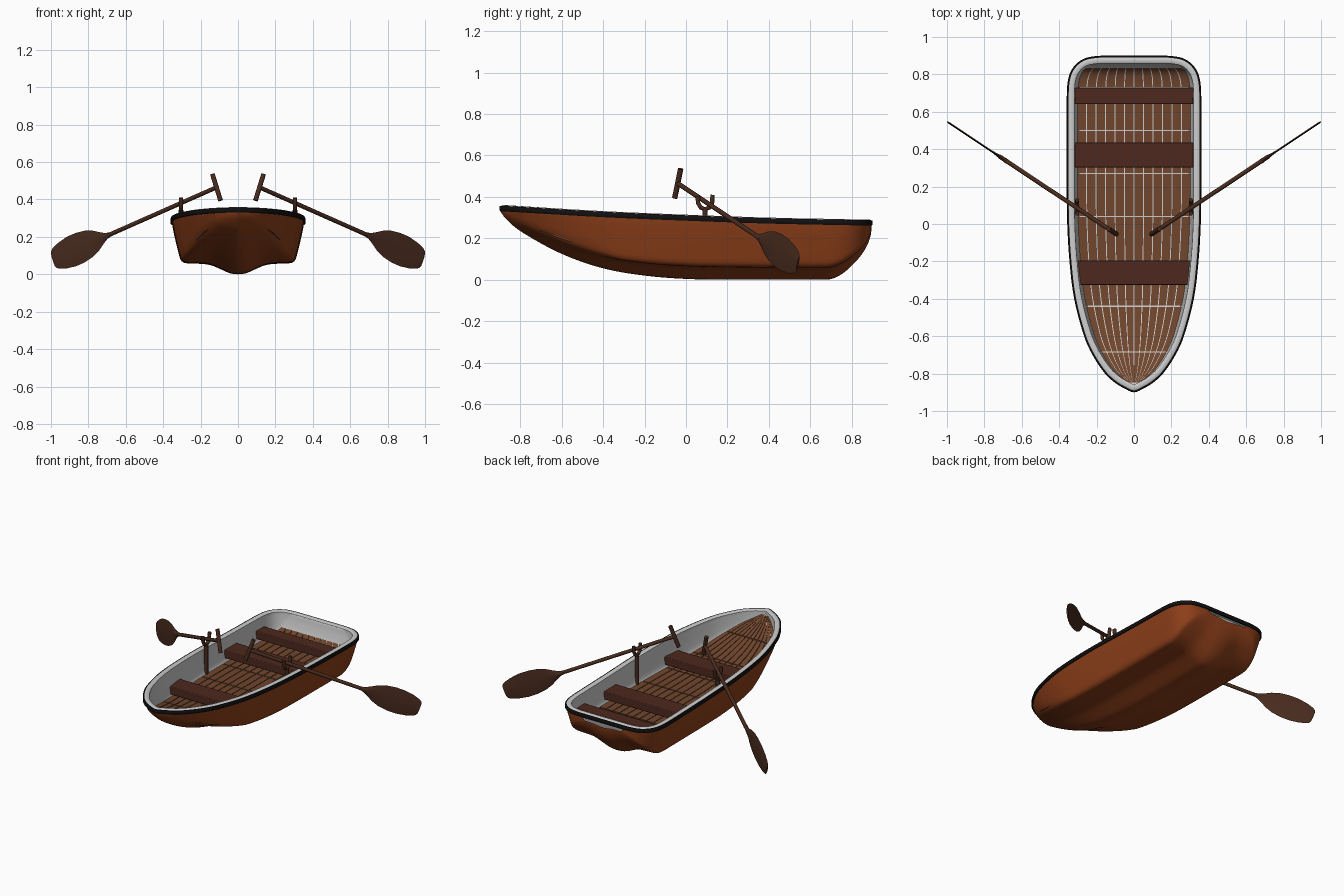
import bpy, bmesh, math
from mathutils import Vector

if "Cube" in bpy.data.objects:
    bpy.data.objects.remove(bpy.data.objects["Cube"])


def material(name, rgb):
    m = bpy.data.materials.new(name)
    m.diffuse_color = (*rgb, 1)
    m.use_nodes = True
    m.node_tree.nodes["Principled BSDF"].inputs["Base Color"].default_value = m.diffuse_color
    return m


PAINT = material("hull_paint", (0.27, 0.05, 0.01))
BLACK = material("rubber", (0.006, 0.005, 0.005))
PLANK = material("plank_wood", (0.16, 0.06, 0.026))
SEAT = material("seat_wood", (0.075, 0.022, 0.013))
OAR = material("oar_wood", (0.065, 0.024, 0.013))


def make(name, verts, faces, mat=None, bevel=0):
    me = bpy.data.meshes.new(name)
    me.from_pydata([tuple(v) for v in verts], [], faces)
    bm = bmesh.new()
    bm.from_mesh(me)
    bmesh.ops.remove_doubles(bm, verts=bm.verts, dist=1e-5)
    bmesh.ops.recalc_face_normals(bm, faces=bm.faces)
    bm.to_mesh(me)
    bm.free()
    ob = bpy.data.objects.new(name, me)
    bpy.context.collection.objects.link(ob)
    if mat:
        me.materials.append(mat)
    if bevel:
        b = ob.modifiers.new("bevel", "BEVEL")
        b.width, b.segments = bevel, 2
    return ob


def grid_faces(rows, cols, wrap_rows=False, wrap_cols=False):
    return [(i * cols + j, i * cols + (j + 1) % cols,
             (i + 1) % rows * cols + (j + 1) % cols, (i + 1) % rows * cols + j)
            for i in range(rows - (not wrap_rows)) for j in range(cols - (not wrap_cols))]


def smooth(keys, t):
    """Cubic interpolation through (t, value) keys."""
    n = len(keys)
    i = 0
    while i < n - 2 and t > keys[i + 1][0]:
        i += 1

    def slope(a):
        lo, hi = keys[max(a - 1, 0)], keys[min(a + 1, n - 1)]
        return (hi[1] - lo[1]) / (hi[0] - lo[0])
    (t0, a), (t1, b) = keys[i], keys[i + 1]
    h = t1 - t0
    s = min(max((t - t0) / h, 0), 1)
    return ((2*s**3 - 3*s*s + 1) * a + (s**3 - 2*s*s + s) * h * slope(i)
            + (3*s*s - 2*s**3) * b + (s**3 - s*s) * h * slope(i + 1))


# Boat curves: rim outline (half width, y), sheer, keel and floor heights over y
OUT = [(-.05, -.88), (0, -.9), (.05, -.88), (.1, -.85), (.155, -.8), (.222, -.7), (.267, -.6), (.32, -.4),
       (.345, -.2), (.357, 0), (.36, .2), (.36, .45), (.36, .65), (.356, .75), (.341, .81),
       (.31, .855), (.265, .885), (.21, .897), (.16, .9), (0, .9)]
SHEER = [(-.9, .357), (-.4, .328), (0, .311), (.4, .297), (.9, .287)]
KEEL = [(-.9, .335), (-.87, .295), (-.8, .235), (-.6, .125), (-.4, .055), (-.2, .02), (0, .004), (.2, 0),
        (.68, 0), (.74, .02), (.8, .068), (.86, .14), (.89, .21), (.9, .28)]
FLOOR = [(-.86, .335), (-.8, .285), (-.6, .2), (-.4, .155), (-.2, .14), (0, .135), (.7, .135),
         (.79, .145), (.83, .175), (.85, .24), (.858, .285)]

dist = [0]
for p, q in zip(OUT, OUT[1:]):
    dist.append(dist[-1] + math.dist(p, q))
KX = [(d, p[0]) for d, p in zip(dist, OUT)]
KY = [(d, p[1]) for d, p in zip(dist, OUT)]
half = []
for i in range(1, len(OUT) - 2):
    for k in range(4):
        t = dist[i] + (dist[i + 1] - dist[i]) * k / 4
        half.append(Vector((smooth(KX, t), smooth(KY, t))))
half.append(Vector(OUT[-2]))
N = len(half)
normals = []
for i in range(N):
    t = half[min(i + 1, N - 1)] - half[max(i - 1, 0)]
    if i in (0, N - 1):
        t = Vector((1 if i == 0 else -1, 0))
    normals.append(Vector((t.y, -t.x)).normalized())


def inset(off):
    return [Vector((max(p.x - n.x * off, 0), p.y - n.y * off)) for p, n in zip(half, normals)]


def loft(name, stations, mat=None):
    """Loft half sections (keel to rim), mirrored across x = 0."""
    rows = [[(-x, y, z) for x, y, z in reversed(s[1:])] + s for s in stations]
    return make(name, [v for r in rows for v in r], grid_faces(len(rows), len(rows[0])), mat)


# Outer hull: full section amidships blending to a V at the bow
MID = [(0, 0), (.12, .02), (.25, .09), (.4, .17), (.55, .2), (.76, .21), (.83, .23), (.87, .29),
       (.9, .42), (.945, .65), (.98, .85), (1, 1)]
BOW = [(0, 0), (.12, .03), (.25, .09), (.4, .17), (.5, .23), (.6, .31), (.68, .38), (.75, .46),
       (.83, .58), (.9, .73), (.96, .87), (1, 1)]
stations = []
for p in inset(.006):
    top = smooth(SHEER, p.y) - .012
    keel = min(max(smooth(KEEL, p.y), 0), top)
    b = min(max((-.3 - p.y) / .55, 0), 1)
    sec = [Vector(m).lerp(Vector(w), b) for m, w in zip(MID, BOW)]
    sx, sz = list(enumerate(v.x for v in sec)), list(enumerate(v.y for v in sec))
    stations.append([(p.x * smooth(sx, k / 3), p.y, keel + (top - keel) * max(smooth(sz, k / 3), 0))
                     for k in range(34)])
loft("hull", stations, PAINT)

# Inner shell with flat floor
LINING = [(0, 0), (.5, 0), (.92, 0), (.945, .05), (.96, .14), (.97, .25), (.985, .6), (1, 1)]
inner = inset(.04)
stations = []
for p in inner:
    top = smooth(SHEER, p.y) - .004
    f = min(smooth(FLOOR, p.y), top)
    stations.append([(p.x * a, p.y, f + (top - f) * c) for a, c in LINING])
loft("inner_shell", stations)


def ring(name, profile, mat=None):
    """Sweep an (offset, height) profile around the rim."""
    pts = [(p, n, 1) for p, n in zip(half, normals)]
    pts += [(p, n, -1) for p, n, _ in reversed(pts[1:])]
    verts = []
    for p, n, s in pts:
        for off, dz in profile:
            q = p + n * off
            verts.append((s * q.x, q.y, smooth(SHEER, p.y) + dz))
    return make(name, verts, grid_faces(len(pts), len(profile), True, True), mat)


ring("gunwale_cap", [(-.01, -.015), (-.01, .0), (-.014, .003), (-.036, .003), (-.041, -.001), (-.041, -.015)])
ring("rub_rail", [(-.012, -.026), (-.003, -.026), (0, -.022), (0, -.004), (-.003, 0), (-.012, 0)], BLACK)


def inner_width(y):
    for p, q in zip(inner, inner[1:]):
        if p.y <= y <= q.y:
            return p.x + (q.x - p.x) * (y - p.y) / max(q.y - p.y, 1e-6)
    return 0


# Floor planks: rows of thin boards following the floor
verts, faces = [], []
edges = [-.85, -.685, -.44, -.2, .04, .27, .5, .73, .836]
for y0, y1 in zip(edges, edges[1:]):
    for c in range(-6, 6):
        base = len(verts)
        for k in range(9):
            y = y0 + .003 + (y1 - y0 - .006) * k / 8
            w = inner_width(y) * .95 / 6
            g = min(.0025, w * .06)
            xa, xb = c * w + g, (c + 1) * w - g
            z = smooth(FLOOR, y)
            verts += [(xa, y, z - .002), (xb, y, z - .002), (xb, y, z + .007), (xa, y, z + .007)]
        fs = grid_faces(9, 4, False, True) + [(0, 1, 2, 3), (32, 33, 34, 35)]
        faces += [tuple(base + i for i in f) for f in fs]
make("floor_planks", verts, faces, PLANK)

# Seats fitted between the walls
BOX = [(0, 1, 2, 3), (4, 5, 6, 7), (0, 1, 5, 4), (1, 2, 6, 5), (2, 3, 7, 6), (3, 0, 4, 7)]
for name, y0, y1 in (("stern_seat", .642, .73), ("middle_seat", .302, .435), ("bow_seat", -.325, -.195)):
    a, b = inner_width(y0) * .99, inner_width(y1) * .99
    v = [(x, y, z) for z in (.165, .218) for x, y in ((-a, y0), (a, y0), (b, y1), (-b, y1))]
    make(name, v, BOX, SEAT, .004)


def tube(name, pts, r, mat):
    cu = bpy.data.curves.new(name, "CURVE")
    cu.dimensions = "3D"
    cu.bevel_depth, cu.bevel_resolution, cu.use_fill_caps = r, 3, True
    sp = cu.splines.new("POLY")
    sp.points.add(len(pts) - 1)
    for q, p in zip(sp.points, pts):
        q.co = (*p, 1)
    cu.materials.append(mat)
    ob = bpy.data.objects.new(name, cu)
    bpy.context.collection.objects.link(ob)


# Oars and oarlocks on both sides
BLADE = [(0, .011), (.03, .017), (.06, .032), (.1, .056), (.15, .075), (.21, .084), (.27, .084),
         (.33, .074), (.375, .059), (.39, .048), (.396, .035)]
for side, s in (("right", 1), ("left", -1)):
    grip, neck = Vector((s * .115, -.04, .465)), Vector((s * .68, .335, .215))
    d = (neck - grip).normalized()
    h = Vector((d.y, -d.x, 0)).normalized()
    v = h.cross(d)
    v *= 1 if v.z > 0 else -1
    tube(side + "_oar_shaft", [grip, neck + d * .05], .0115, OAR)
    tube(side + "_oar_handle", [grip - v * .075, grip + v * .075], .013, OAR)
    bv = []
    for a, w in BLADE:
        t = .011 - .014 * min(a / .2, .5)
        for e, f in ((-1, 0), (-.6, 1), (0, 1.2), (.6, 1), (1, 0), (.6, -1), (0, -1.2), (-.6, -1)):
            bv.append(neck + d * a + v * (w * e) + h * (t * f))
    n = len(BLADE)
    make(side + "_oar_blade", bv, grid_faces(n, 8, False, True)
         + [tuple(range(8)), tuple(range(8 * n - 8, 8 * n))], OAR)
    x = s * .304
    tube(side + "_oarlock_post", [(x, .092, .13), (x, .092, .345)], .013, OAR)
    tube(side + "_oarlock_fork", [(x, .056, .405), (x, .058, .37), (x, .072, .348), (x, .092, .34),
                                  (x, .112, .348), (x, .126, .37), (x, .128, .41)], .011, OAR)

# Smooth shading with sharp edges kept
bpy.ops.object.select_all(action="DESELECT")
for ob in bpy.context.scene.objects:
    if ob.type == "MESH":
        ob.select_set(True)
        bpy.context.view_layer.objects.active = ob
bpy.ops.object.shade_smooth_by_angle(angle=math.radians(40))
